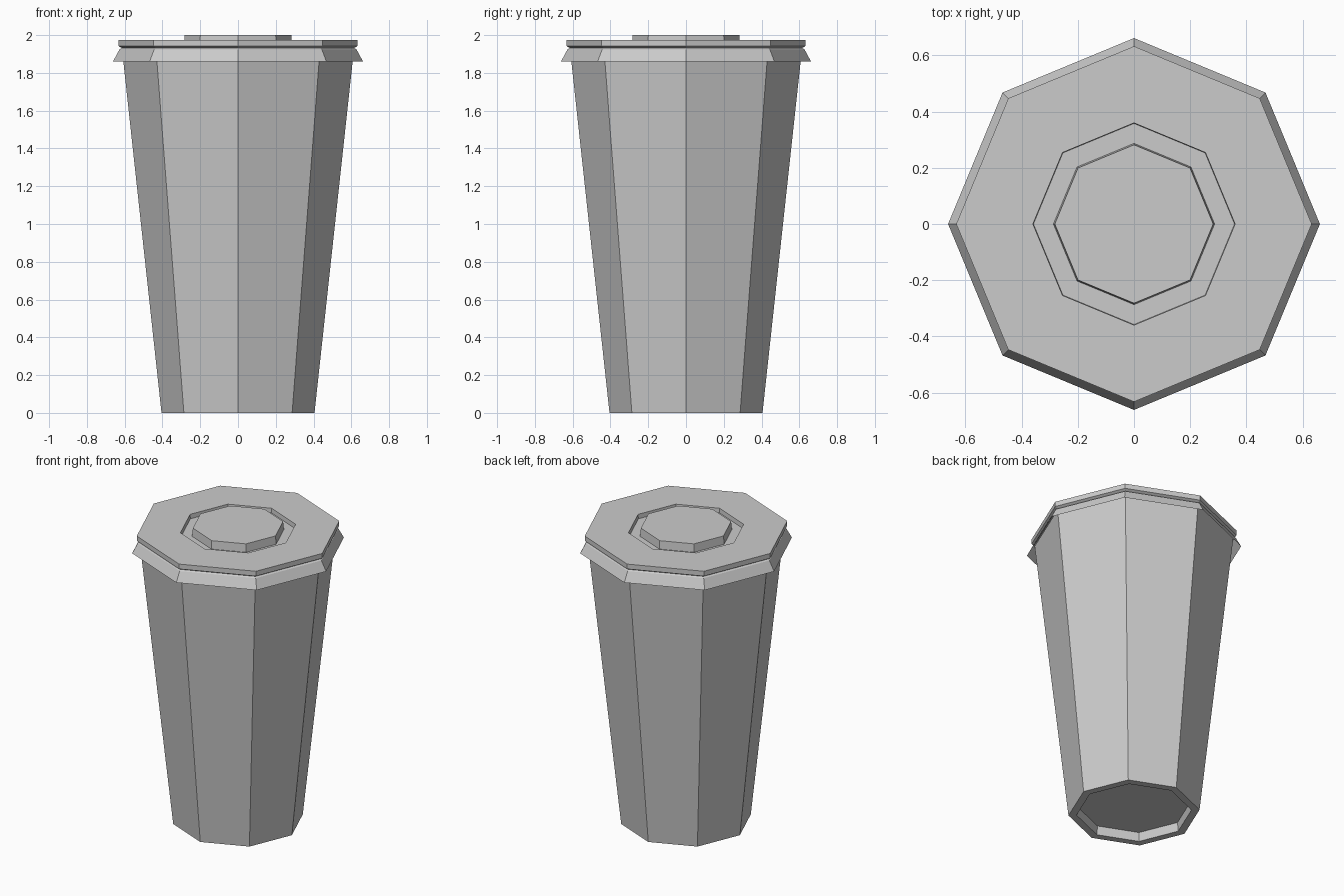
import bpy, bmesh, math

if "Cube" in bpy.data.objects:
    bpy.data.objects.remove(bpy.data.objects["Cube"])

SIDES = 8


def lathe(name, profile, cap_start=False, cap_end=False):
    """Spin (radius, z) points into an eight-sided, flat-shaded part."""
    bm = bmesh.new()
    rings = []
    for r, z in profile:
        rings.append([bm.verts.new((r * math.cos(math.tau * i / SIDES),
                                    r * math.sin(math.tau * i / SIDES), z))
                      for i in range(SIDES)])
    for a, b in zip(rings, rings[1:]):
        for i in range(SIDES):
            j = (i + 1) % SIDES
            bm.faces.new((a[i], a[j], b[j], b[i]))
    if cap_start:
        bm.faces.new(rings[0][::-1])
    if cap_end:
        bm.faces.new(rings[-1])
    mesh = bpy.data.meshes.new(name)
    bm.to_mesh(mesh)
    bm.free()
    obj = bpy.data.objects.new(name, mesh)
    bpy.context.collection.objects.link(obj)
    return obj


# Tapered cup with a recessed base and a foot ring
lathe("cup_body", [(0.35, 0.06), (0.355, 0.0), (0.405, 0.0), (0.614, 1.925)],
      cap_start=True)

# Lid: flared skirt, pinched groove, rim, sunken ring and raised centre disc
lathe("lid", [(0.662, 1.86), (0.627, 1.925), (0.615, 1.932), (0.633, 1.942),
              (0.633, 1.975), (0.36, 1.975), (0.358, 1.945), (0.287, 1.945),
              (0.282, 2.0)], cap_end=True)
